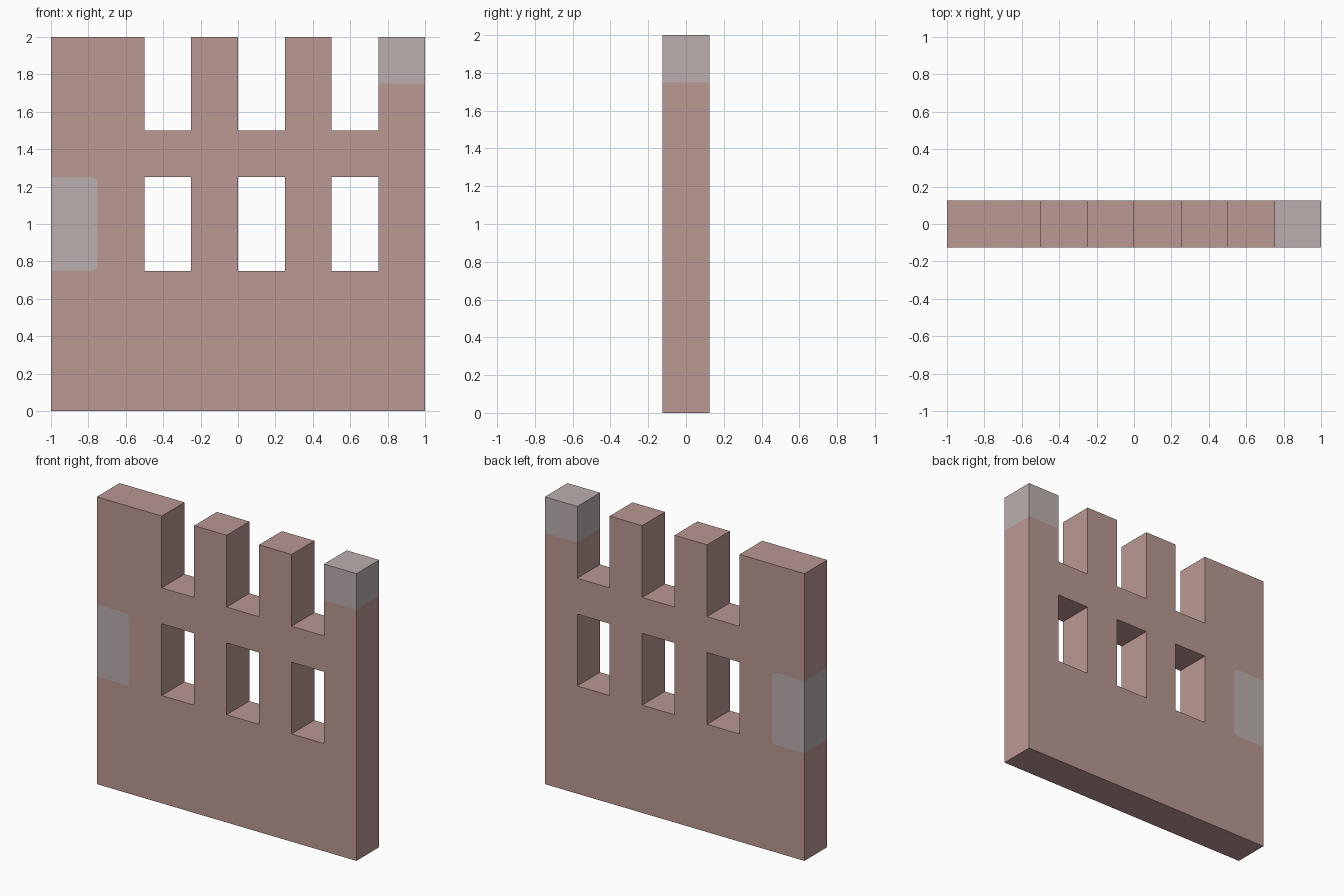
import bpy, bmesh, math

if "Cube" in bpy.data.objects:
    bpy.data.objects.remove(bpy.data.objects["Cube"])

U = 0.25          # grid module of the wall
R = 0.03          # corner radius of the grey patch


def material(name, rgb):
    m = bpy.data.materials.new(name)
    m.diffuse_color = (*rgb, 1)
    m.use_nodes = True
    m.node_tree.nodes["Principled BSDF"].inputs["Base Color"].default_value = m.diffuse_color
    return m


bm = bmesh.new()


def face(points, index=0):
    f = bm.faces.new([bm.verts.new((x, 0, z)) for x, z in points])
    f.material_index = index


def arc(cx, cz, start):
    return [(cx + R * math.cos(start + i * math.pi / 8),
             cz + R * math.sin(start + i * math.pi / 8)) for i in range(5)]


# Wall cells, leaving out windows, battlement gaps and the patch
for col in range(8):
    for row in range(8):
        if col in (2, 4, 6) and row in (3, 4, 6, 7):
            continue
        if col == 0 and row in (3, 4):
            continue
        x, z = -1 + col * U, row * U
        grey = col == 7 and row == 7          # grey tip of the right merlon
        face([(x, z), (x + U, z), (x + U, z + U), (x, z + U)], int(grey))

# Grey patch on the left edge, rounded on its inner corners
x1, z0, z1 = -0.75, 0.75, 1.25
low = arc(x1 - R, z0 + R, -math.pi / 2)
high = arc(x1 - R, z1 - R, 0)
face([(-1, z0)] + low + [(x1, 1.0)] + high + [(-1, z1)], 1)
face([(x1, z0)] + low[::-1])
face([(x1, z1)] + high[::-1])

bmesh.ops.remove_doubles(bm, verts=bm.verts, dist=0.0005)
mesh = bpy.data.meshes.new("castle_wall")
bm.to_mesh(mesh)
bm.free()
mesh.materials.append(material("dusty_pink", (0.49, 0.315, 0.29)))
mesh.materials.append(material("pale_grey", (0.50, 0.43, 0.43)))

wall = bpy.data.objects.new("castle_wall", mesh)
bpy.context.collection.objects.link(wall)

# Wall thickness; rim faces inherit the colour of their cell
solid = wall.modifiers.new("thickness", 'SOLIDIFY')
solid.thickness = U
solid.offset = 0
